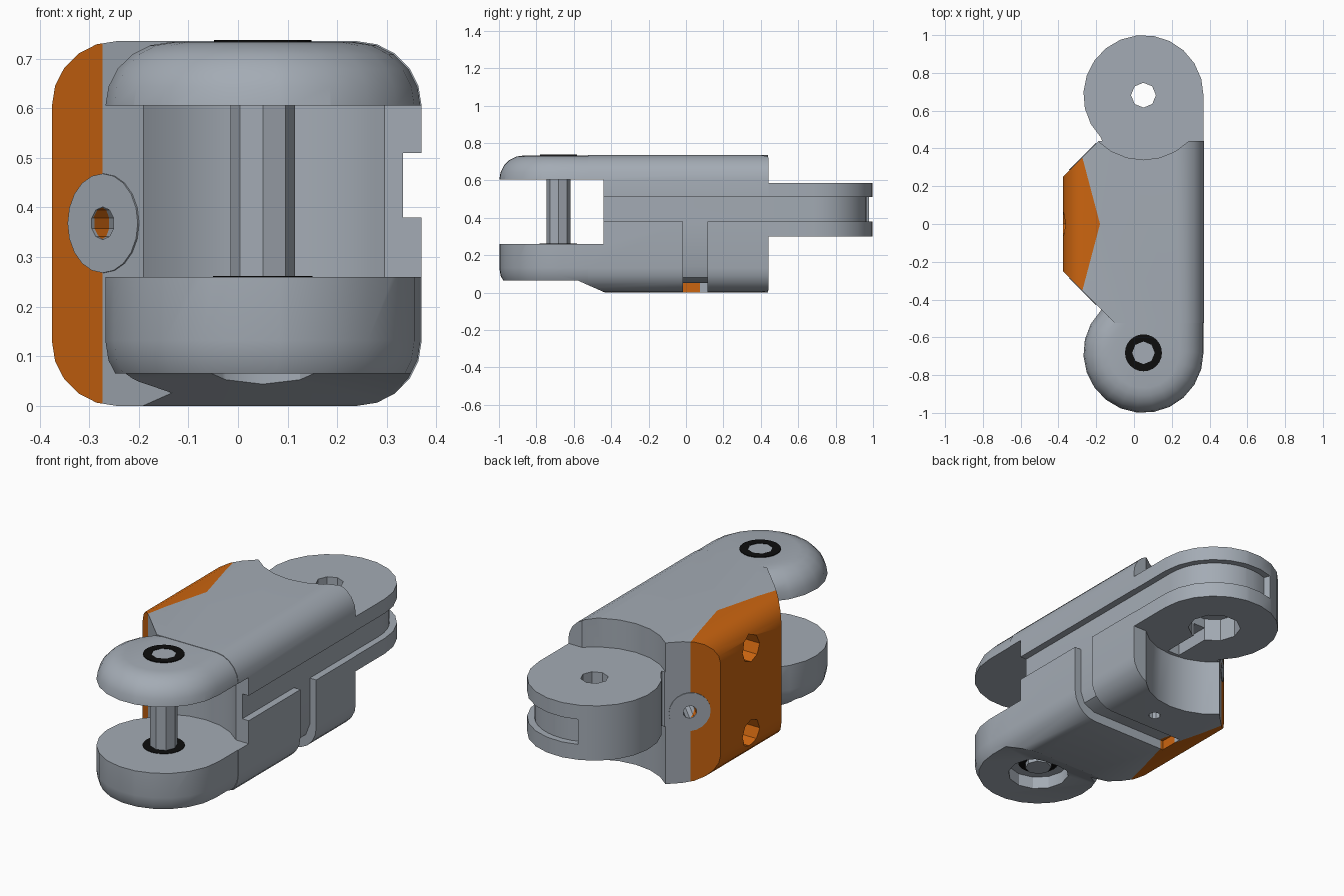
import bpy, bmesh, math
from mathutils import Matrix, Vector

if "Cube" in bpy.data.objects:
    bpy.data.objects.remove(bpy.data.objects["Cube"], do_unlink=True)

H, R, CX, CY = 0.735, 0.318, 0.05, 0.682   # height, end radius, pivot centres
FILLET = 0.13


def material(name, rgb, rough=0.6):
    m = bpy.data.materials.new(name)
    m.use_nodes = True
    m.diffuse_color = (*rgb, 1)
    b = m.node_tree.nodes["Principled BSDF"]
    b.inputs["Base Color"].default_value = (*rgb, 1)
    b.inputs["Roughness"].default_value = rough
    return m


GREY = material("grey", (0.37, 0.41, 0.46))
ORANGE = material("orange", (0.60, 0.13, 0.005))
BLACK = material("black", (0.004, 0.004, 0.004))


def new_object(name, bm, mat=GREY):
    bmesh.ops.recalc_face_normals(bm, faces=bm.faces)
    me = bpy.data.meshes.new(name)
    bm.to_mesh(me)
    bm.free()
    ob = bpy.data.objects.new(name, me)
    bpy.context.collection.objects.link(ob)
    me.materials.append(mat)
    return ob


def prism(name, pts, lo, hi, axis="z", fillet=0):
    """Extrude a 2D outline: (x,y) along z, (x,z) along y or (y,z) along x."""
    put = {"z": lambda a, b, c: (a, b, c),
           "y": lambda a, b, c: (a, c, b),
           "x": lambda a, b, c: (c, a, b)}[axis]
    bm = bmesh.new()
    face = bm.faces.new([bm.verts.new(put(a, b, lo)) for a, b in pts])
    ext = bmesh.ops.extrude_face_region(bm, geom=[face])
    vs = [v for v in ext["geom"] if isinstance(v, bmesh.types.BMVert)]
    bmesh.ops.translate(bm, verts=vs, vec=put(0, 0, hi - lo))
    if fillet:
        bm.edges.ensure_lookup_table()
        rim = [e for e in bm.edges if abs(e.verts[0].co.z - e.verts[1].co.z) < 1e-5]
        bmesh.ops.bevel(bm, geom=rim, offset=fillet, segments=5, profile=0.5,
                        affect="EDGES", clamp_overlap=False)
    return new_object(name, bm)


def arc(cx, cy, r, a0, a1, n):
    return [(cx + r * math.cos(math.radians(a0 + (a1 - a0) * i / n)),
             cy + r * math.sin(math.radians(a0 + (a1 - a0) * i / n))) for i in range(n + 1)]


def cyl(name, cx, cy, r, z0, z1, n=16):
    return prism(name, arc(cx, cy, r, 0, 360, n)[:-1], z0, z1)


def box(name, x0, x1, y0, y1, z0, z1):
    return prism(name, [(x0, y0), (x1, y0), (x1, y1), (x0, y1)], z0, z1)


def aimed_cyl(name, centre, normal, r, depth, n=10):
    """Cylinder centred on a point with its axis along a normal."""
    bm = bmesh.new()
    rot = Vector(normal).to_track_quat("Z", "Y").to_matrix().to_4x4()
    bmesh.ops.create_cone(bm, cap_ends=True, segments=n, radius1=r, radius2=r, depth=depth,
                          matrix=Matrix.Translation(centre) @ rot)
    return new_object(name, bm)


def boolean(ob, tool, op="DIFFERENCE"):
    mod = ob.modifiers.new("cut", "BOOLEAN")
    mod.operation, mod.object, mod.solver = op, tool, "EXACT"
    tool.hide_render = True
    bpy.context.view_layer.objects.active = ob
    bpy.ops.object.modifier_apply(modifier=mod.name)
    bpy.data.objects.remove(tool, do_unlink=True)


def smooth(ob, angle=30):
    bpy.ops.object.select_all(action="DESELECT")
    ob.select_set(True)
    bpy.context.view_layer.objects.active = ob
    bpy.ops.object.shade_smooth_by_angle(angle=math.radians(angle))


# Main body: rounded section along y, trimmed to a plan with slanted corners
x0, x1, f = -0.375, 0.37, FILLET
section = (arc(x1 - f, H - f, f, 0, 90, 5) + arc(x0 + f, H - f, f, 90, 180, 5)
           + arc(x0 + f, f, f, 180, 270, 5) + arc(x1 - f, f, f, 270, 360, 5))
body = prism("link_body", section, -0.7, 0.7, "y")
boolean(body, prism("plan", [(-0.42, -0.205), (-0.1, -0.525), (0.42, -0.525), (0.42, 0.44),
                             (-0.185, 0.44), (-0.42, 0.205)], -0.1, 0.9), "INTERSECT")

# Clearance above and below the tongue
for z_lo, z_hi in ((-0.1, 0.3), (0.585, 0.9)):
    boolean(body, cyl("clearance", CX, CY, 0.342, z_lo, z_hi, 24))

# Fork end with rounded rims
fork = arc(CX, -CY, R, 0, -225, 14) + [(-0.1, -0.1), (CX + R, -0.1)]
boolean(body, prism("fork", fork, 0.002, H - 0.002, fillet=FILLET), "UNION")
boolean(body, box("fork_slot", -0.6, 0.6, -1.2, -0.44, 0.26, 0.605))
boolean(body, cyl("fork_clearance", CX, -CY, 0.345, 0.26, 0.605, 24))

# Underside relief of the fork, sloping into the body
boolean(body, prism("relief", [(-1.2, -0.1), (-0.41, -0.1), (-0.41, -0.01), (-0.44, 0.003),
                               (-0.58, 0.065), (-1.2, 0.065)], -0.6, 0.6, "x"))
boolean(body, cyl("counterbore", CX, -CY, 0.15, -0.1, 0.13, 12))

# Rear tongue with its pivot hole, recess and cable slot
tongue = arc(CX, CY, R, 0, 225, 14) + [(-0.1, 0.25), (CX + R, 0.25)]
boolean(body, prism("tongue", tongue, 0.3, 0.585), "UNION")
boolean(body, cyl("pivot_hole", CX, CY, 0.066, 0.2, 0.7, 8))
boolean(body, cyl("recess", CX, CY, 0.13, 0.2, 0.42, 10))
boolean(body, box("cable_slot", 0.01, 0.08, 0.36, CY, 0.2, 0.37))

# Groove along the left side, wrapping round the tongue
wrap = ([(0.333, -1.2), (0.6, -1.2)] + arc(CX, CY, 0.5, 0, 111, 12)
        + arc(CX, CY, 0.283, 111, 0, 12))
boolean(body, prism("side_groove", wrap, 0.38, 0.51))

# Groove down the left side and across the underside
boolean(body, prism("cross_groove", [(0.5, 0.4), (0.333, 0.4), (0.333, 0.14), (0.31, 0.08),
                                     (0.25, 0.05), (-0.2, 0.05), (-0.2, -0.1), (0.5, -0.1)],
                    -0.015, 0.115, "y"))
boolean(body, cyl("underside_hole", 0.05, 0.22, 0.03, -0.1, 0.06, 10))

# Screw holes: two in the right face, one in each slanted corner
for z in (0.15, 0.59):
    boolean(body, aimed_cyl("face_hole", (-0.375, 0, z), (1, 0, 0), 0.07, 0.24, 8))
for s in (-1, 1):
    boolean(body, aimed_cyl("corner_hole", (-0.27, s * 0.355, 0.368), (-1, s, 0), 0.033, 0.24))

# Orange cap: split the faces along a shallow V in plan and colour beyond it
SLOPE = 0.265
body.data.materials.clear()
body.data.materials.append(GREY)
body.data.materials.append(ORANGE)
bm = bmesh.new()
bm.from_mesh(body.data)
for s in (-1, 1):
    bmesh.ops.bisect_plane(bm, geom=bm.verts[:] + bm.edges[:] + bm.faces[:], dist=1e-5,
                           plane_co=(-0.18, 0, 0), plane_no=(1, s * SLOPE, 0))
for face in bm.faces:
    c = face.calc_center_median()
    face.material_index = int(c.x + SLOPE * abs(c.y) < -0.18)
bm.to_mesh(body.data)
bm.free()
smooth(body)

# Grey rings round the corner screw holes
for s, side in ((-1, "front"), (1, "back")):
    ring = aimed_cyl(side + "_corner_ring", (-0.27, s * 0.355, 0.368), (-1, s, 0), 0.1, 0.008, 20)
    boolean(ring, aimed_cyl("hole", (-0.27, s * 0.355, 0.368), (-1, s, 0), 0.033, 0.1))

# Pivot pin and black washers
pin = cyl("pivot_pin", CX, -CY, 0.065, 0.1, H, 8)
for name, z, r in (("top_washer", H, 0.098), ("lower_washer", 0.26, 0.1),
                   ("under_washer", 0.13, 0.1)):
    washer = cyl(name, CX, -CY, r, z - 0.003, z + 0.002, 24)
    washer.data.materials.clear()
    washer.data.materials.append(BLACK)
    boolean(washer, cyl("hole", CX, -CY, 0.06, z - 0.1, z + 0.1, 8))
